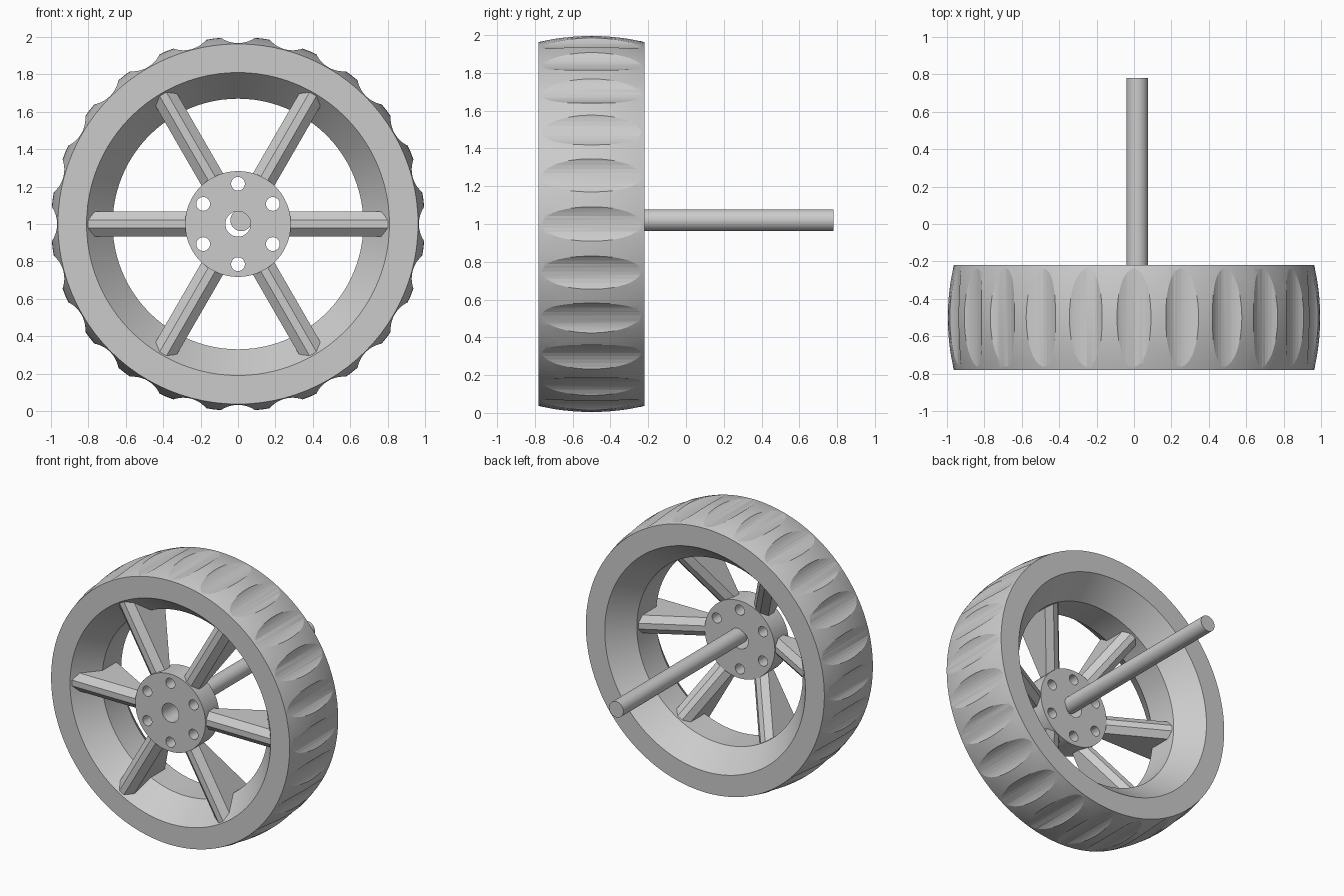
import bpy, bmesh, math
from mathutils import Matrix, Vector

if "Cube" in bpy.data.objects:
    bpy.data.objects.remove(bpy.data.objects["Cube"])

CY, CZ = -0.5, 1.0          # wheel centre (axis runs along y)


def finish(bm, name, smooth=True):
    bmesh.ops.recalc_face_normals(bm, faces=bm.faces)
    me = bpy.data.meshes.new(name)
    bm.to_mesh(me)
    bm.free()
    ob = bpy.data.objects.new(name, me)
    bpy.context.collection.objects.link(ob)
    if smooth:
        bpy.ops.object.select_all(action='DESELECT')
        ob.select_set(True)
        bpy.context.view_layer.objects.active = ob
        bpy.ops.object.shade_smooth_by_angle(angle=math.radians(20))
    return ob


def bridge(bm, a, b):
    n = len(a)
    for i in range(n):
        bm.faces.new((a[i], a[(i + 1) % n], b[(i + 1) % n], b[i]))


def prism(bm, loop_a, loop_b):
    a = [bm.verts.new(p) for p in loop_a]
    b = [bm.verts.new(p) for p in loop_b]
    bridge(bm, a, b)
    bm.faces.new(a)
    bm.faces.new(b)


def rod(bm, x, z, r, y0, y1, n=32):
    ring = [(x + r * math.cos(2 * math.pi * i / n), z + r * math.sin(2 * math.pi * i / n)) for i in range(n)]
    prism(bm, [(p, y0, q) for p, q in ring], [(p, y1, q) for p, q in ring])


def carve(ob, cutter):
    cutter.hide_render = True
    mod = ob.modifiers.new("cut", 'BOOLEAN')
    mod.operation, mod.solver, mod.object = 'DIFFERENCE', 'EXACT', cutter
    bpy.ops.object.select_all(action='DESELECT')
    ob.select_set(True)
    bpy.context.view_layer.objects.active = ob
    bpy.ops.object.modifier_apply(modifier=mod.name)
    bpy.data.objects.remove(cutter, do_unlink=True)
    bpy.ops.object.shade_smooth_by_angle(angle=math.radians(20))


# tyre and rim: closed profile (radius, y) with crowned tread, spun about the axis
profile = [(0.81, -0.78)]
for i in range(17):
    t = -1 + i / 8
    profile.append((1.0 - 0.037 * t * t, CY + 0.28 * t))
profile += [(0.81, -0.22), (0.67, -0.39), (0.67, -0.61)]
bm = bmesh.new()
N = 96
rings = [[bm.verts.new((r * math.cos(2 * math.pi * k / N), y, CZ + r * math.sin(2 * math.pi * k / N)))
          for r, y in profile] for k in range(N)]
for k in range(N):
    bridge(bm, rings[k], rings[(k + 1) % N])
tyre = finish(bm, "tyre_rim")

# 24 round-bottomed tread scoops
bm = bmesh.new()
R, floor = 0.162, 0.967
span = math.acos((floor + R - 1.03) / R)
arc = [-span + 2 * span * i / 14 for i in range(15)]
for k in range(24):
    rot = Matrix.Rotation(math.radians(15 * k), 3, 'Y')
    pts = [(floor + R - R * math.cos(a), R * math.sin(a)) for a in arc]
    prism(bm, *[[rot @ Vector((p, y, q)) + Vector((0, 0, CZ)) for p, q in pts] for y in (-0.85, -0.15)])
carve(tyre, finish(bm, "scoop_cutter", False))

# hub with centre bore and six bolt holes
bm = bmesh.new()
rod(bm, 0, CZ, 0.283, -0.78, -0.62, 64)
hub = finish(bm, "hub")
bm = bmesh.new()
rod(bm, 0, CZ, 0.068, -0.9, -0.5)
for k in range(6):
    a = math.radians(90 + 60 * k)
    rod(bm, 0.215 * math.cos(a), CZ + 0.215 * math.sin(a), 0.037, -0.9, -0.5, 24)
carve(hub, finish(bm, "hole_cutter", False))


# six chamfered spokes, deepening towards the rim
def spoke_section(r, back):
    w, e = 0.066, 0.021
    return [(r, -0.77, -e), (r, -0.77, e), (r, -0.73, w), (r, back - 0.04, w),
            (r, back, e), (r, back, -e), (r, back - 0.04, -w), (r, -0.73, -w)]


for k in range(6):
    bm = bmesh.new()
    prism(bm, spoke_section(0.26, -0.64), spoke_section(0.825, -0.32))
    bm.transform(Matrix.Translation((0, 0, CZ)) @ Matrix.Rotation(math.radians(60 * k), 4, 'Y'))
    finish(bm, f"spoke_{k + 1}", False)

# axle
bm = bmesh.new()
rod(bm, 0.017, 1.02, 0.058, -0.65, 0.78)
finish(bm, "axle")
